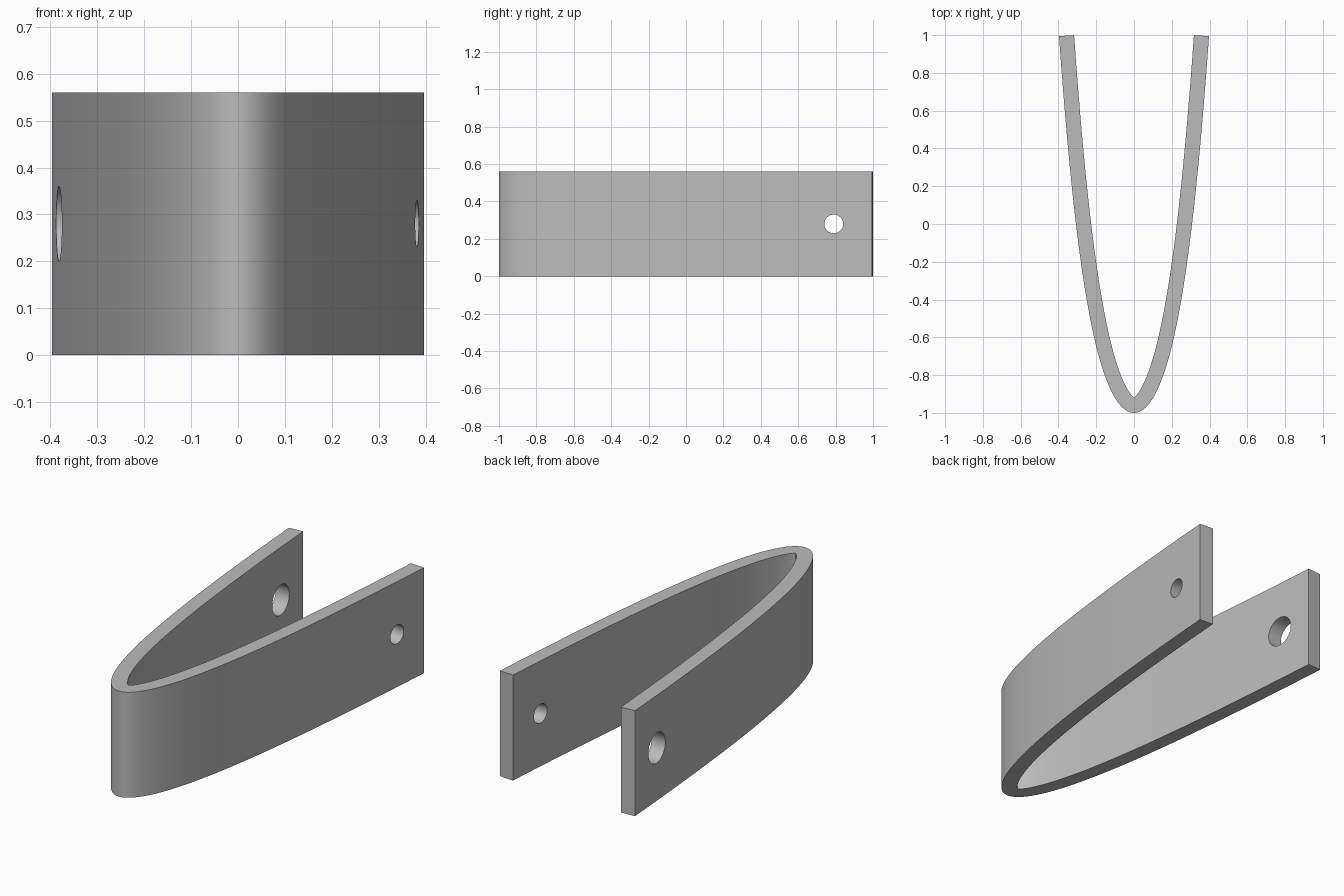
import bpy, bmesh
from math import pi, sqrt
from mathutils import Vector

cube = bpy.data.objects.get("Cube")
if cube:
    bpy.data.objects.remove(cube, do_unlink=True)

HEIGHT, WALL, HALF_WIDTH, STEPS = 0.56, 0.08, 0.397, 44
K, M = 7.5, 32.7          # bow curve: y = K x^2 + M x^4 - 1

grey = bpy.data.materials.new("plain_grey")
grey.use_nodes = True
grey.diffuse_color = (0.5, 0.5, 0.5, 1)
grey.node_tree.nodes["Principled BSDF"].inputs["Base Color"].default_value = grey.diffuse_color

# Half profile: outer curve and its parallel inner curve
outer, offset = [], []
for i in range(STEPS + 1):
    x = HALF_WIDTH * (i / STEPS) ** 1.25
    y = K * x**2 + M * x**4 - 1
    slope = 2 * K * x + 4 * M * x**3
    normal = Vector((-slope, 1)) / sqrt(1 + slope**2)
    outer.append(Vector((x, y)))
    offset.append(outer[-1] + normal * WALL)

# The inner curve starts in a crease where it meets the centre line
first = next(i for i, p in enumerate(offset) if p.x > 0.001)
a, b = offset[first - 1], offset[first]
crease = a.lerp(b, -a.x / (b.x - a.x))
inner = [Vector((0, crease.y))] + offset[first:]


def mirrored(points):
    return [Vector((-p.x, p.y)) for p in reversed(points[1:])] + points


outline = mirrored(outer) + list(reversed(mirrored(inner)))

# Bent strap: extruded profile
bm = bmesh.new()
face = bm.faces.new([bm.verts.new((p.x, p.y, 0)) for p in outline])
result = bmesh.ops.extrude_face_region(bm, geom=[face])
top = [v for v in result["geom"] if isinstance(v, bmesh.types.BMVert)]
bmesh.ops.translate(bm, verts=top, vec=(0, 0, HEIGHT))
bmesh.ops.recalc_face_normals(bm, faces=bm.faces)
mesh = bpy.data.meshes.new("bent_strap")
bm.to_mesh(mesh)
bm.free()
mesh.materials.append(grey)
strap = bpy.data.objects.new("bent_strap", mesh)
bpy.context.collection.objects.link(strap)

# Holes: large in the right arm, small in the left arm
for side, radius in ((-1, 0.08), (1, 0.05)):
    bpy.ops.mesh.primitive_cylinder_add(vertices=48, radius=radius, depth=0.3,
                                        location=(side * 0.36, 0.79, HEIGHT / 2),
                                        rotation=(0, pi / 2, 0))
    cutter = bpy.context.object
    cutter.name = "hole_cutter"
    cutter.hide_render = True
    cutter.data.materials.append(grey)
    cut = strap.modifiers.new("hole", "BOOLEAN")
    cut.operation, cut.solver, cut.object = "DIFFERENCE", "EXACT", cutter
    bpy.context.view_layer.objects.active = strap
    bpy.ops.object.modifier_apply(modifier=cut.name)
    bpy.data.objects.remove(cutter, do_unlink=True)

# Smooth walls with crisp edges
bpy.ops.object.select_all(action="DESELECT")
strap.select_set(True)
bpy.context.view_layer.objects.active = strap
bpy.ops.object.shade_smooth_by_angle(angle=pi / 6)
